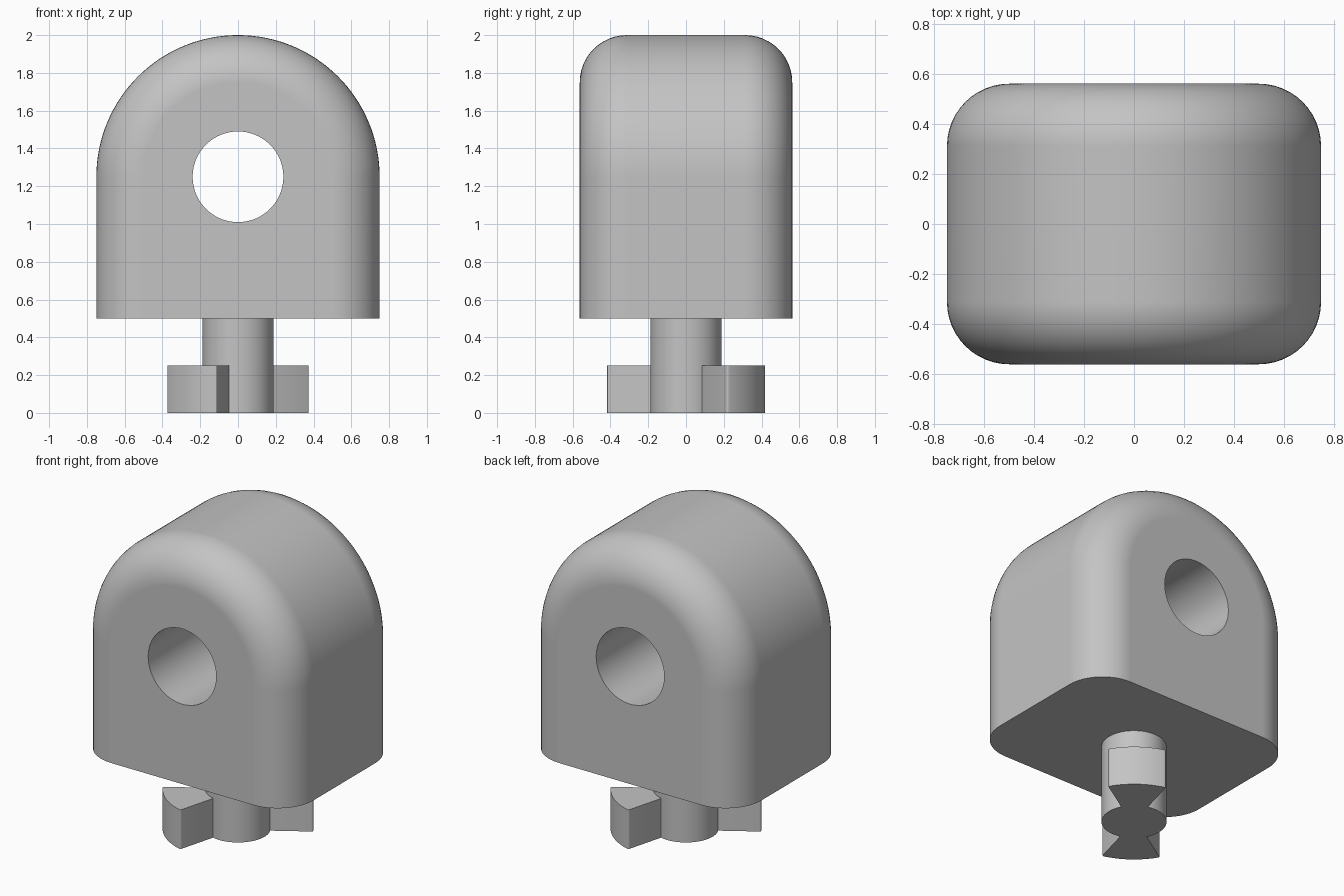
import bpy, bmesh, math
from mathutils import Matrix

cube = bpy.data.objects.get("Cube")
if cube:
    bpy.data.objects.remove(cube, do_unlink=True)

grey = bpy.data.materials.new("plain grey")
grey.use_nodes = True
colour = (0.55, 0.55, 0.55, 1)
grey.diffuse_color = colour
grey.node_tree.nodes["Principled BSDF"].inputs["Base Color"].default_value = colour


def make_object(name, bm):
    bmesh.ops.recalc_face_normals(bm, faces=bm.faces)
    mesh = bpy.data.meshes.new(name)
    bm.to_mesh(mesh)
    bm.free()
    mesh.materials.append(grey)
    obj = bpy.data.objects.new(name, mesh)
    bpy.context.collection.objects.link(obj)
    return obj


def activate(obj):
    bpy.ops.object.select_all(action='DESELECT')
    obj.select_set(True)
    bpy.context.view_layer.objects.active = obj


def smooth(obj):
    activate(obj)
    bpy.ops.object.shade_smooth_by_angle(angle=math.radians(30))
    mod = obj.modifiers.new("even shading", 'WEIGHTED_NORMAL')
    mod.keep_sharp = True


def cylinder(name, radius, depth, matrix):
    bm = bmesh.new()
    bmesh.ops.create_cone(bm, cap_ends=True, segments=96, radius1=radius,
                          radius2=radius, depth=depth, matrix=matrix)
    return make_object(name, bm)


# Arched body: arch outlines lofted along y, shrinking into a round at each end
RADIUS, CENTRE, BASE, HALF, FILLET = 0.75, 1.25, 0.5, 0.5625, 0.25
STEPS, ARC = 12, 64
sections = []
for i in range(STEPS + 1):
    a = math.pi / 2 * i / STEPS
    sections.append((HALF - FILLET + FILLET * math.sin(a),
                     RADIUS - FILLET * (1 - math.cos(a))))
sections = [(-y, r) for y, r in reversed(sections)] + sections

bm = bmesh.new()
rings = []
for y, r in sections:
    outline = [(r, BASE)]
    outline += [(r * math.cos(math.pi * k / ARC), CENTRE + r * math.sin(math.pi * k / ARC))
                for k in range(ARC + 1)]
    outline.append((-r, BASE))
    rings.append([bm.verts.new((x, y, z)) for x, z in outline])
for a, b in zip(rings, rings[1:]):
    for k in range(len(a) - 1):
        bm.faces.new((a[k], a[k + 1], b[k + 1], b[k]))
bm.faces.new(rings[0])
bm.faces.new(rings[-1])
bm.faces.new([r[0] for r in rings] + [r[-1] for r in reversed(rings)])
body = make_object("body", bm)

# Cross hole through the body
cutter = cylinder("hole_cutter", 0.24, 2,
                  Matrix.Translation((0, 0, CENTRE)) @ Matrix.Rotation(math.pi / 2, 4, 'X'))
cutter.hide_render = True
activate(body)
cut = body.modifiers.new("hole", 'BOOLEAN')
cut.object = cutter
cut.solver = 'EXACT'
bpy.ops.object.modifier_apply(modifier=cut.name)
bpy.data.objects.remove(cutter, do_unlink=True)
smooth(body)

# Round shaft below the body
smooth(cylinder("shaft", 0.188, BASE, Matrix.Translation((0, 0, BASE / 2))))


# Two flared locking wings, opposite each other
def wing(name, turn):
    def point(r, degrees):
        a = math.radians(degrees + turn)
        return (r * math.cos(a), r * math.sin(a), 0)
    outline = [point(0.436, 30 + 45 * k / 16) for k in range(17)]
    outline += [point(0.185, 75), point(0.1, 52), point(0.185, 27)]
    bm = bmesh.new()
    face = bm.faces.new([bm.verts.new(p) for p in outline])
    new = bmesh.ops.extrude_face_region(bm, geom=[face])["geom"]
    bmesh.ops.translate(bm, vec=(0, 0, 0.25),
                        verts=[v for v in new if isinstance(v, bmesh.types.BMVert)])
    # Slightly round the two outer upright corners
    corners = [point(0.436, 30), point(0.436, 75)]
    edges = [e for e in bm.edges
             if all(any(math.dist(v.co.xy, c[:2]) < 1e-4 for c in corners) for v in e.verts)
             and abs(e.verts[0].co.z - e.verts[1].co.z) > 0.1]
    bmesh.ops.bevel(bm, geom=edges, offset=0.01, segments=3, profile=0.5, affect='EDGES')
    smooth(make_object(name, bm))


wing("back_left_wing", 0)
wing("front_right_wing", 180)
